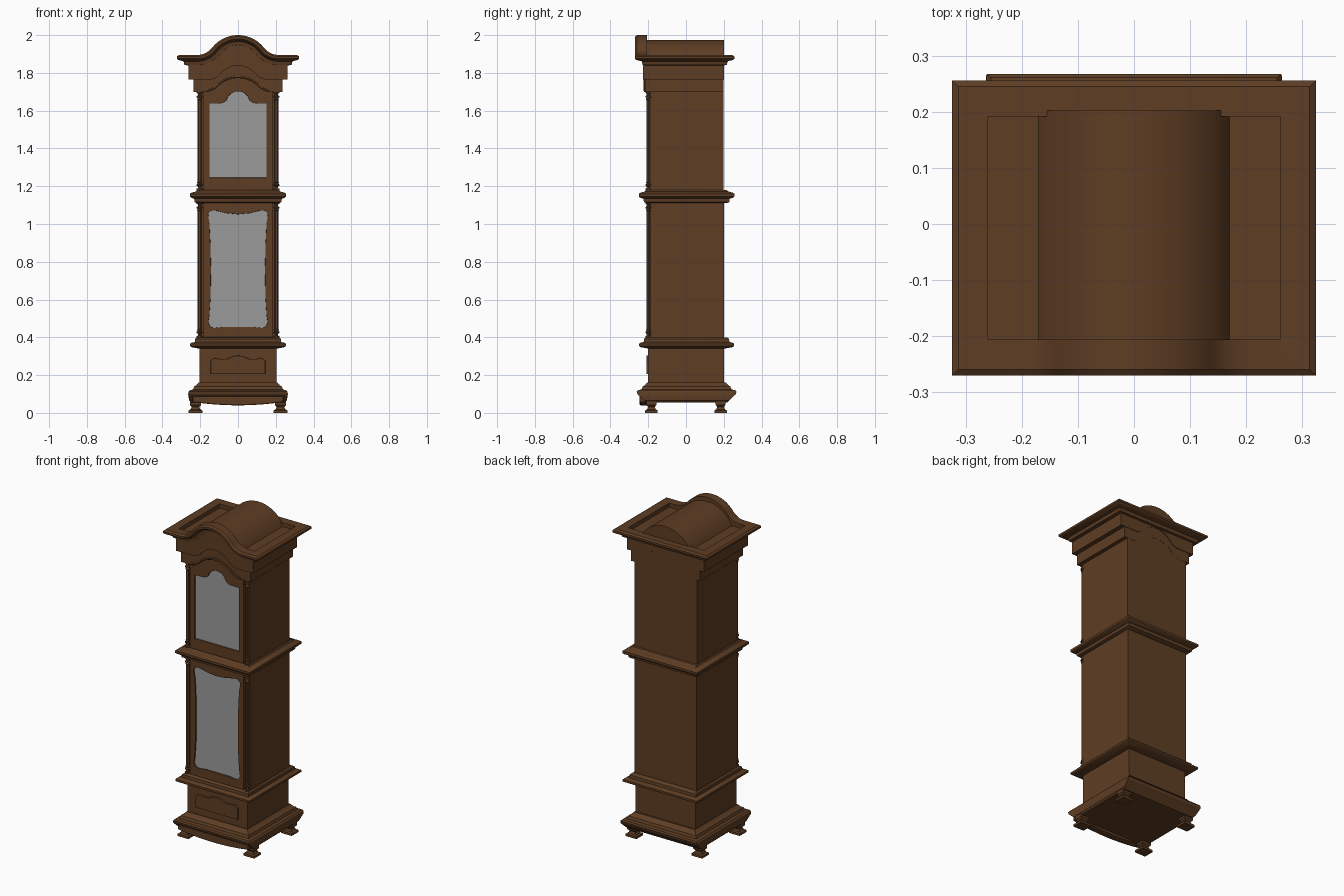
import bpy, bmesh, math
from mathutils import Vector

if "Cube" in bpy.data.objects:
    bpy.data.objects.remove(bpy.data.objects["Cube"])


def material(name, rgb):
    m = bpy.data.materials.new(name)
    m.diffuse_color = (*rgb, 1)
    m.use_nodes = True
    m.node_tree.nodes["Principled BSDF"].inputs["Base Color"].default_value = m.diffuse_color
    return m


wood = material("walnut_brown", (0.112, 0.047, 0.017))
glass = material("glass_grey", (0.33, 0.33, 0.33))


def skin(name, rings, mat=wood, closed=False):
    """Mesh through a list of equal-length point rings."""
    bm = bmesh.new()
    vs = [[bm.verts.new(p) for p in r] for r in rings]
    n = len(rings[0])
    for i in range(len(vs) if closed else len(vs) - 1):
        a, b = vs[i], vs[(i + 1) % len(vs)]
        for j in range(n):
            k = (j + 1) % n
            bm.faces.new((a[j], a[k], b[k], b[j]))
    if not closed:
        bm.faces.new(vs[0])
        bm.faces.new(vs[-1])
    bmesh.ops.recalc_face_normals(bm, faces=bm.faces)
    me = bpy.data.meshes.new(name)
    bm.to_mesh(me)
    bm.free()
    me.materials.append(mat)
    ob = bpy.data.objects.new(name, me)
    bpy.context.collection.objects.link(ob)
    return ob


def block(name, levels, x=0, y=0):
    """Stacked rectangles, each level (z, half width, half depth)."""
    return skin(name, [[(x + sx * hx, y + sy * hy, z) for sx, sy in
                        ((-1, -1), (1, -1), (1, 1), (-1, 1))] for z, hx, hy in levels])


def lathe(name, levels, x, y, n=12):
    """Turned part, each level (z, radius)."""
    return skin(name, [[(x + r * math.cos(t * math.tau / n), y + r * math.sin(t * math.tau / n), z)
                        for t in range(n)] for z, r in levels])


def slab(name, outlines, y0, y1, mat=wood, bevel=0.0):
    """Filled front outline(s) extruded from y0 to y1; inner outlines become holes."""
    cu = bpy.data.curves.new(name, 'CURVE')
    cu.dimensions = '2D'
    cu.fill_mode = 'BOTH'
    cu.extrude = (y1 - y0) / 2 - bevel
    cu.bevel_depth = bevel
    cu.bevel_resolution = 1
    cu.offset = -bevel
    for pts in outlines:
        sp = cu.splines.new('POLY')
        sp.points.add(len(pts) - 1)
        for p, (x, z) in zip(sp.points, pts):
            p.co = (x, z, 0, 1)
        sp.use_cyclic_u = True
    cu.materials.append(mat)
    ob = bpy.data.objects.new(name, cu)
    ob.location = (0, (y0 + y1) / 2, 0)
    ob.rotation_euler = (math.pi / 2, 0, 0)
    bpy.context.collection.objects.link(ob)
    bpy.ops.object.select_all(action='DESELECT')
    ob.select_set(True)
    bpy.context.view_layer.objects.active = ob
    bpy.ops.object.convert(target='MESH')
    return ob


def arch(half, base, height, n=10, share=0.64):
    """Ogee arch, left to right: list of (x, z, slope angle)."""
    a = 2 * math.atan(height / half)
    total = half / math.sin(a)
    R, r = total * share, total * (1 - share)
    right = [(R * math.sin(a * i / n), base + height - R * (1 - math.cos(a * i / n)), a * i / n)
             for i in range(n + 1)]
    for i in range(1, n // 2 + 1):
        t = a * (1 - i / (n // 2))
        right.append((half - r * math.sin(t), base + r * (1 - math.cos(t)), t))
    return [(-x, z, -t) for x, z, t in right[:0:-1]] + right


def rect(hx, z0, z1):
    return [(-hx, z0), (hx, z0), (hx, z1), (-hx, z1)]


def mirrored(right):
    """Close a right-half outline (bottom to top) across x = 0."""
    return right + [(-x, z) for x, z in reversed(right) if x > 1e-6]


# feet
for sx, fx in (("left", -0.225), ("right", 0.225)):
    for sy, fy in (("front", -0.183), ("back", 0.183)):
        block(f"foot_{sy}_{sx}", [(0, 0.037, 0.033), (0.013, 0.037, 0.033), (0.018, 0.026, 0.023),
                                  (0.032, 0.02, 0.018), (0.042, 0.03, 0.026), (0.062, 0.03, 0.026)], fx, fy)

# swelling base with a sagging front apron
block("base", [(0.055, 0.248, 0.215), (0.065, 0.258, 0.224), (0.098, 0.264, 0.26), (0.112, 0.262, 0.264),
               (0.12, 0.255, 0.258), (0.124, 0.238, 0.238), (0.14, 0.232, 0.232), (0.145, 0.222, 0.222),
               (0.162, 0.208, 0.208)], y=0.003)
sag = [(x / 10 * 0.24, 0.04 + 0.018 * (x / 10) ** 2) for x in range(-10, 11)]
slab("base_apron", [sag + [(0.24, 0.1), (-0.24, 0.1)]], -0.246, -0.2, bevel=0.006)

# plinth with raised scalloped panel
block("plinth", [(0.155, 0.204, 0.2), (0.35, 0.204, 0.2)])
top = [(x, z) for x, z, t in arch(0.07, 0.285, 0.018)]
slab("plinth_panel", [[(-0.145, 0.205), (0.145, 0.205), (0.145, 0.275), (0.125, 0.29), (0.09, 0.285)]
                      + top[::-1] + [(-0.09, 0.285), (-0.125, 0.29), (-0.145, 0.275)]],
     -0.21, -0.19, bevel=0.003)

# mouldings round the case
block("lower_moulding", [(0.342, 0.215, 0.21), (0.348, 0.246, 0.243), (0.354, 0.254, 0.252), (0.366, 0.254, 0.252),
                         (0.372, 0.244, 0.242), (0.375, 0.229, 0.227), (0.392, 0.227, 0.225),
                         (0.4, 0.218, 0.212)], y=0.003)
block("waist_moulding", [(1.11, 0.218, 0.212), (1.116, 0.23, 0.226), (1.134, 0.232, 0.228), (1.138, 0.246, 0.244),
                         (1.146, 0.255, 0.253), (1.16, 0.255, 0.253), (1.166, 0.245, 0.244),
                         (1.172, 0.224, 0.222), (1.18, 0.218, 0.212)], y=0.003)

# trunk and hood carcasses
block("trunk", [(0.39, 0.213, 0.194), (1.12, 0.213, 0.194)], y=0.006)
block("hood", [(1.17, 0.213, 0.194), (1.8, 0.213, 0.194)], y=0.004)

# turned corner columns
for z0, z1, part in ((0.395, 1.118, "trunk"), (1.175, 1.705, "hood")):
    end = [(0, 0.015), (0.012, 0.015), (0.014, 0.009), (0.024, 0.009), (0.028, 0.016), (0.034, 0.016),
           (0.037, 0.009), (0.045, 0.013), (0.05, 0.0095)]
    prof = [(z0 + h, r) for h, r in end] + [(z1 - h, r) for h, r in reversed(end)]
    for side, x in (("left", -0.204), ("right", 0.204)):
        lathe(f"{part}_column_{side}", prof, x, -0.199)

# trunk door and pane
pane = mirrored([(0, 0.455), (0.08, 0.455), (0.13, 0.449), (0.148, 0.458), (0.157, 0.478), (0.151, 0.52),
                 (0.145, 0.62), (0.143, 0.76), (0.146, 0.9), (0.151, 1.0), (0.158, 1.035), (0.156, 1.056),
                 (0.143, 1.07), (0.12, 1.071), (0.06, 1.057), (0, 1.051)])
slab("trunk_door", [rect(0.183, 0.4, 1.115), pane], -0.208, -0.186, bevel=0.003)
slab("trunk_pane", [rect(0.17, 0.43, 1.09)], -0.199, -0.185, glass)

# hood door and arched pane
pane = [(-0.15, 1.245), (0.15, 1.245), (0.15, 1.638), (0.1, 1.638)] + \
       [(x, z) for x, z, t in reversed(arch(0.09, 1.64, 0.062))] + [(-0.1, 1.638), (-0.15, 1.638)]
slab("hood_door", [rect(0.183, 1.18, 1.785), pane], -0.208, -0.186, bevel=0.003)
slab("hood_pane", [rect(0.17, 1.22, 1.72)], -0.199, -0.185, glass)

# two arched frieze layers, the upper one carrying the barrel roof
low = [(x, z) for x, z, t in arch(0.17, 1.7, 0.072)]
slab("lower_frieze", [[(-0.236, 1.7)] + low + [(0.236, 1.7), (0.236, 1.85), (-0.236, 1.85)]], -0.217, 0.199)
mid = [(x, z) for x, z, t in arch(0.15, 1.765, 0.073)]
R, a = 0.19, math.asin(0.17 / 0.19)
barrel = [(R * math.sin(a * i / 12), 1.785 + R * math.cos(a * i / 12)) for i in range(12, -13, -1)]
slab("upper_frieze_and_roof", [[(-0.263, 1.765)] + mid + [(0.263, 1.765), (0.263, 1.87)] + barrel
                               + [(-0.263, 1.87)]], -0.227, 0.202)

# small moulding following the lower frieze arch
bead = [(-0.005, 0), (0.006, 0), (0.009, 0.005), (0.006, 0.011), (-0.005, 0.013)]
skin("arch_bead", [[(x - math.sin(-t) * v, -0.215 - u, z + math.cos(t) * v) for u, v in bead]
                   for x, z, t in arch(0.17, 1.7, 0.072)])

# cornice: one closed moulding round the sides and back, arching over the front
profile = [(-0.008, -0.055), (0.0, -0.055), (0.016, -0.053), (0.02, -0.034), (0.034, -0.03), (0.048, -0.027),
           (0.056, -0.02), (0.056, -0.008), (0.045, 0), (-0.008, 0)]
up = Vector((0, 0, 1))
frames = [(Vector((x, -0.214, z)), Vector((0, -1, 0)), Vector((math.sin(t), 0, math.cos(t))))
          for x, z, t in arch(0.215, 1.895, 0.105, n=14)]
for sx, sy in ((1, -1), (1, 1), (-1, 1), (-1, -1)):
    frames.append((Vector((0.268 * sx, 0.2 if sy > 0 else -0.214, 1.895)), Vector((sx, sy, 0)), up))
skin("cornice", [[p + o * u + w * v for u, v in profile] for p, o, w in frames], closed=True)

# smooth curved surfaces, keep edges crisp
bpy.ops.object.select_all(action='SELECT')
bpy.context.view_layer.objects.active = bpy.data.objects["cornice"]
bpy.ops.object.shade_smooth_by_angle(angle=math.radians(30))
